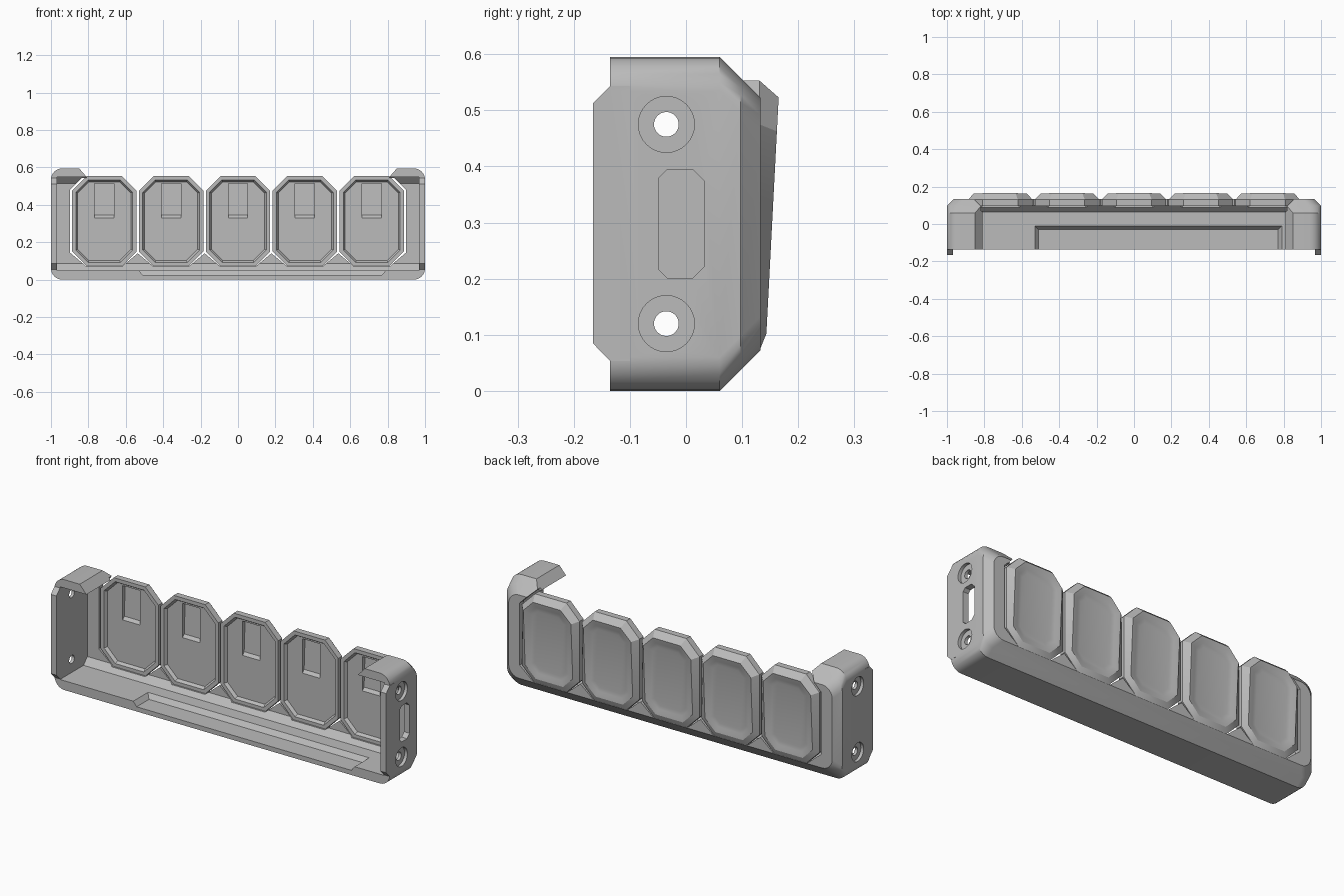
import bpy, bmesh
from math import sin, cos, pi, radians

cube = bpy.data.objects.get("Cube")
if cube:
    bpy.data.objects.remove(cube, do_unlink=True)

grey = bpy.data.materials.new("matte grey")
grey.use_nodes = True
grey.diffuse_color = (0.5, 0.5, 0.5, 1)
grey.node_tree.nodes["Principled BSDF"].inputs["Base Color"].default_value = (0.5, 0.5, 0.5, 1)


def loft(name, loops):
    """Skin a list of equal-length loops and cap both ends."""
    bm = bmesh.new()
    rings = [[bm.verts.new(p) for p in loop] for loop in loops]
    n = len(rings[0])
    for a, b in zip(rings, rings[1:]):
        for i in range(n):
            j = (i + 1) % n
            bm.faces.new((a[i], a[j], b[j], b[i]))
    bm.faces.new(rings[0])
    bm.faces.new(rings[-1])
    bmesh.ops.recalc_face_normals(bm, faces=bm.faces)
    mesh = bpy.data.meshes.new(name)
    bm.to_mesh(mesh)
    bm.free()
    mesh.materials.append(grey)
    obj = bpy.data.objects.new(name, mesh)
    bpy.context.collection.objects.link(obj)
    return obj


def prism_x(name, yz, a, b):
    return loft(name, [[(x, y, z) for y, z in yz] for x in (a, b)])


def prism_y(name, xz, a, b):
    return loft(name, [[(x, y, z) for x, z in xz] for y in (a, b)])


def select(obj):
    bpy.ops.object.select_all(action='DESELECT')
    obj.select_set(True)
    bpy.context.view_layer.objects.active = obj


def combine(obj, other, op='DIFFERENCE'):
    select(obj)
    mod = obj.modifiers.new("bool", 'BOOLEAN')
    mod.operation, mod.solver, mod.object = op, 'EXACT', other
    bpy.ops.object.modifier_apply(modifier=mod.name)
    bpy.data.objects.remove(other, do_unlink=True)


def smooth(obj):
    select(obj)
    bpy.ops.object.shade_smooth_by_angle(angle=radians(28))


def rounded(y, half, z0, z1, r=0.06, steps=6):
    """Rounded rectangle across x and z at depth y."""
    pts = []
    corners = ((half - r, z1 - r), (r - half, z1 - r), (r - half, z0 + r), (half - r, z0 + r))
    for k, (cx, cz) in enumerate(corners):
        for s in range(steps + 1):
            t = (k + s / steps) * pi / 2
            pts.append((cx + r * cos(t), y, cz + r * sin(t)))
    return pts


def octagon(cx, inset=0.0):
    """Clipped-corner outline of a pod, as x, z pairs."""
    w, z0, z1 = 0.172 - inset, 0.072 + inset, 0.553 - inset
    c = 0.078 - 0.586 * inset
    return [(cx + w, z0 + c), (cx + w, z1 - c), (cx + w - c, z1), (cx - w + c, z1),
            (cx - w, z1 - c), (cx - w, z0 + c), (cx - w + c, z0), (cx + w - c, z0)]


centres = [0.3575 * i for i in range(-2, 3)]

# Housing shell with chamfered back edges
housing = loft("housing", [rounded(-0.135, 1, 0, 0.595), rounded(0.06, 1, 0, 0.595),
                           rounded(0.097, 1, 0.037, 0.558), rounded(0.133, 0.965, 0.073, 0.522)])

# Cavity, open to the front
combine(housing, prism_x("cavity", [(-0.3, 0.05), (0.065, 0.05), (0.098, 0.085),
                                    (0.098, 0.515), (0.065, 0.55), (-0.3, 0.55)], -0.967, 0.967))

# Top opening with sloping ends
combine(housing, prism_y("top_opening", [(-0.81, 0.5), (0.81, 0.5), (0.81, 0.55), (0.854, 0.6),
                                         (0.854, 0.7), (-0.854, 0.7), (-0.854, 0.6), (-0.81, 0.55)],
                         -0.3, 0.3))
combine(housing, prism_y("back_opening", [(-0.715, 0.3), (0.715, 0.3), (0.715, 0.65), (-0.715, 0.65)],
                         0.07, 0.3))

# Clearance around each pod
for cx in centres:
    combine(housing, prism_y("clearance", [(x, max(z, 0.074)) for x, z in octagon(cx, -0.012)], 0.07, 0.3))

# Shallow floor recess, open to the front
recess = []
for z, d in ((0.025, 0.02), (0.05, 0), (0.06, 0)):
    x0, x1, y1 = -0.53 + d, 0.79 - d, -0.01 - d
    recess.append([(x0, -0.3, z), (x1, -0.3, z), (x1, y1, z), (x0, y1, z)])
combine(housing, loft("recess", recess))

# End tabs, screw holes and counterbores
tab = [(-0.1, 0.053), (-0.135, 0.053), (-0.166, 0.085), (-0.166, 0.512), (-0.135, 0.543), (-0.1, 0.543)]


def circle(r, z):
    return [(-0.035 + r * cos(k * pi / 16), z + r * sin(k * pi / 16)) for k in range(32)]


for side in (-1, 1):
    combine(housing, prism_x("tab", tab, side * 0.967, side), 'UNION')
    for z in (0.12, 0.475):
        combine(housing, prism_x("counterbore", circle(0.05, z), side * 0.983, side * 1.1))
        combine(housing, prism_x("screw_hole", circle(0.022, z), side * 0.9, side * 1.1))

# Slot in one end only
combine(housing, prism_x("slot", [(-0.033, 0.201), (0.012, 0.201), (0.033, 0.222), (0.033, 0.374),
                                  (0.012, 0.395), (-0.033, 0.395), (-0.048, 0.38), (-0.048, 0.216)],
                         0.9, 1.1))
smooth(housing)


# Pods: rimmed front, clip pocket, tilted and dished back
def flat(cx, inset, y):
    return [(x, y, z) for x, z in octagon(cx, inset)]


def tilted(cx, inset, sink):
    return [(x, 0.165 - 0.052 * (0.52 - z) - sink, z) for x, z in octagon(cx, inset)]


for number, cx in enumerate(centres, 1):
    pod = loft(f"pod_{number}", [
        flat(cx, 0.03, 0.113), flat(cx, 0.02, 0.097), flat(cx, 0, 0.097), flat(cx, 0, 0.131),
        tilted(cx, 0.03, 0), tilted(cx, 0.045, 0.003), tilted(cx, 0.06, 0.008),
        tilted(cx, 0.08, 0.011)])
    combine(pod, prism_x("pocket", [(0.08, 0.33), (0.113, 0.33), (0.127, 0.345),
                                    (0.135, 0.515), (0.08, 0.515)], cx - 0.052, cx + 0.052))
    smooth(pod)
